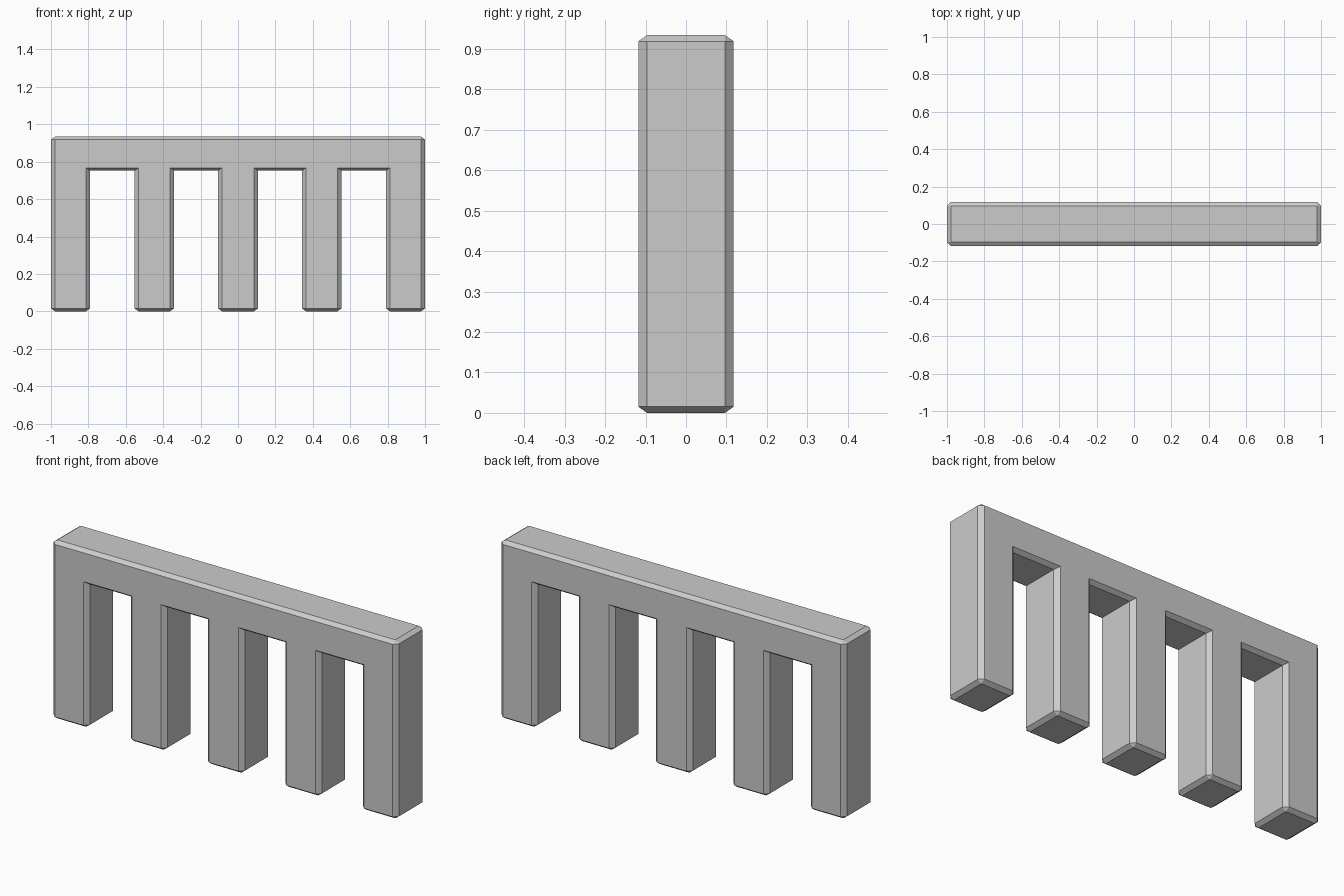
import bpy, bmesh

if "Cube" in bpy.data.objects:
    bpy.data.objects.remove(bpy.data.objects["Cube"])

HEIGHT, CEILING, HALF_DEPTH = 0.934, 0.752, 0.118
CHAMFER, Z_SQUASH = 0.0215, 0.72   # chamfer is a little shorter in z

# Comb outline: five legs hanging from a top rail
legs = [(-1.0, -0.791), (-0.553, -0.342), (-0.107, 0.107), (0.342, 0.553), (0.791, 1.0)]
outline = [(1.0, HEIGHT), (-1.0, HEIGHT)]
for i, (left, right) in enumerate(legs):
    if i > 0:
        outline.append((left, CEILING))
    outline += [(left, 0), (right, 0)]
    if i < len(legs) - 1:
        outline.append((right, CEILING))

# Extrude the outline through its depth
bm = bmesh.new()
front = bm.faces.new([bm.verts.new((x, -HALF_DEPTH, z / Z_SQUASH)) for x, z in outline])
ext = bmesh.ops.extrude_face_region(bm, geom=[front], use_keep_orig=True)
new_verts = [g for g in ext["geom"] if isinstance(g, bmesh.types.BMVert)]
bmesh.ops.translate(bm, verts=new_verts, vec=(0, 2 * HALF_DEPTH, 0))
bmesh.ops.recalc_face_normals(bm, faces=bm.faces)

# Chamfer every outward edge; the inner gap corners stay sharp
outer_edges = [e for e in bm.edges if e.is_convex]
bmesh.ops.bevel(bm, geom=outer_edges, offset=CHAMFER, offset_type='OFFSET',
                segments=1, profile=0.5, affect='EDGES', clamp_overlap=False)
bmesh.ops.scale(bm, vec=(1, 1, Z_SQUASH), verts=bm.verts)
bmesh.ops.recalc_face_normals(bm, faces=bm.faces)

mesh = bpy.data.meshes.new("five_leg_rail")
bm.to_mesh(mesh)
bm.free()
obj = bpy.data.objects.new("five_leg_rail", mesh)
bpy.context.collection.objects.link(obj)
